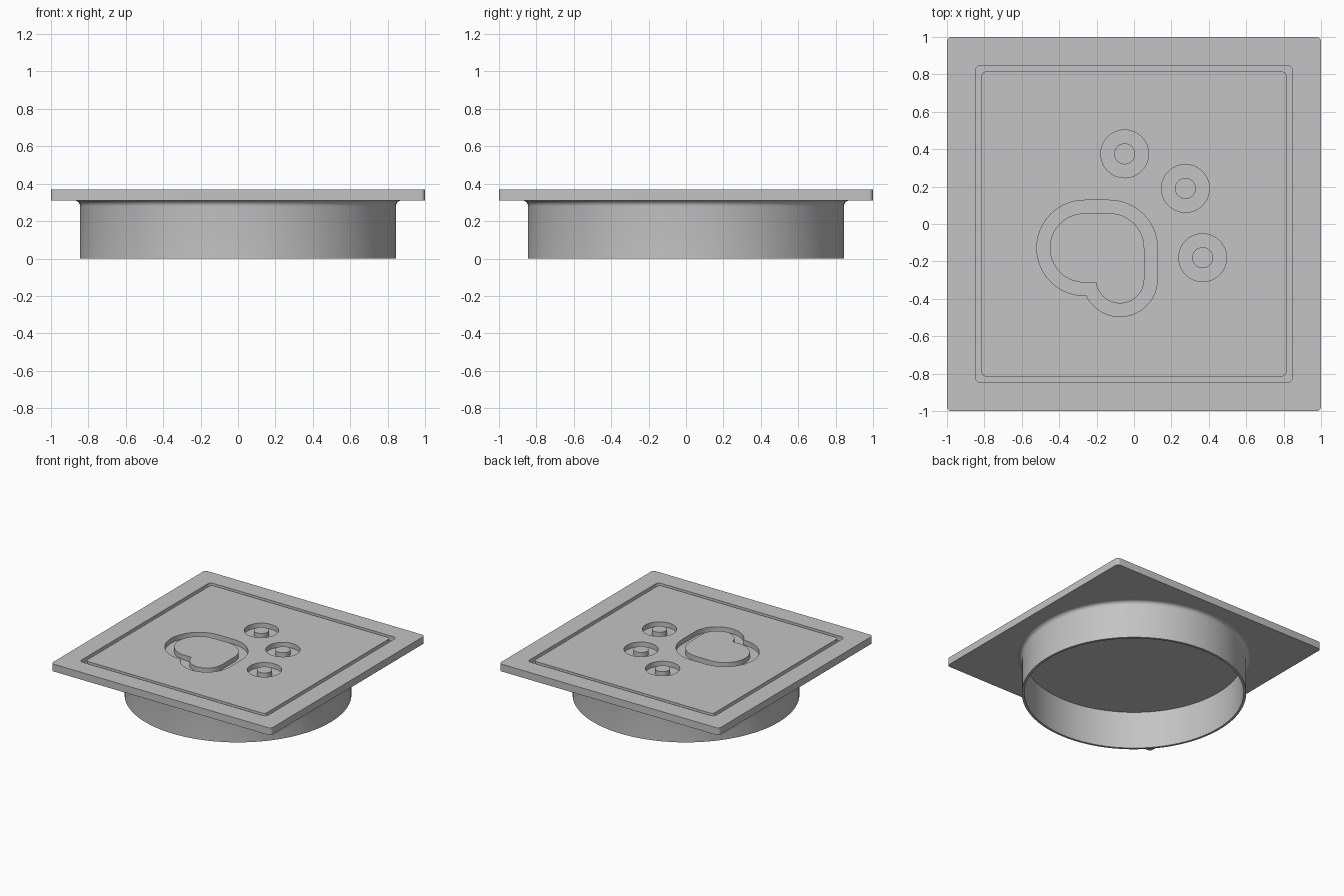
import bpy, bmesh
from math import sin, cos, pi, asin, radians

cube = bpy.data.objects.get("Cube")
if cube:
    bpy.data.objects.remove(cube, do_unlink=True)

TOP, UNDER, FLOOR = 0.37, 0.31, 0.33

grey = bpy.data.materials.new("plain grey")
grey.use_nodes = True
colour = (0.55, 0.55, 0.55, 1)
grey.diffuse_color = colour
grey.node_tree.nodes["Principled BSDF"].inputs["Base Color"].default_value = colour


def arc(cx, cy, r, a0, a1, n=12):
    """Points on an arc, angles in radians."""
    return [(cx + r * cos(a0 + (a1 - a0) * i / n), cy + r * sin(a0 + (a1 - a0) * i / n))
            for i in range(n + 1)]


def circle(cx, cy, r, n=48):
    return arc(cx, cy, r, 0, 2 * pi, n)[:-1]


def rounded_square(half, r):
    c = half - r
    pts = []
    for k, (sx, sy) in enumerate([(1, 1), (-1, 1), (-1, -1), (1, -1)]):
        pts += arc(sx * c, sy * c, r, k * pi / 2, (k + 1) * pi / 2, 6)
    return pts


def pad_outline(inset):
    """Rounded palm shape with a lobe at its lower right."""
    r, lobe = 0.255 - inset, 0.2 - inset
    left_x, right_x, cy = -0.265, -0.13, -0.128
    lobe_x, lobe_y = -0.075, -0.295
    start = pi - asin((cy - r - lobe_y) / lobe)
    return (arc(right_x, cy, r, 0, pi / 2)
            + arc(left_x, cy, r, pi / 2, 3 * pi / 2, 28)
            + arc(lobe_x, lobe_y, lobe, start, 2 * pi, 24))


def extrude_outlines(bm, outlines, z0, z1):
    """Fill one outline, or the band between two, and extrude it upward."""
    edges = []
    for pts in outlines:
        verts = [bm.verts.new((x, y, z0)) for x, y in pts]
        edges += [bm.edges.new((verts[i - 1], verts[i])) for i in range(len(verts))]
    if len(outlines) == 1:
        faces = [bm.faces.new(verts)]
    else:
        fill = bmesh.ops.triangle_fill(bm, edges=edges, use_beauty=True)
        faces = [g for g in fill["geom"] if isinstance(g, bmesh.types.BMFace)]
    grown = bmesh.ops.extrude_face_region(bm, geom=faces, use_keep_orig=True)
    moved = [g for g in grown["geom"] if isinstance(g, bmesh.types.BMVert)]
    bmesh.ops.translate(bm, verts=moved, vec=(0, 0, z1 - z0))


def finish(bm, name):
    bmesh.ops.recalc_face_normals(bm, faces=bm.faces[:])
    mesh = bpy.data.meshes.new(name)
    bm.to_mesh(mesh)
    bm.free()
    mesh.materials.append(grey)
    obj = bpy.data.objects.new(name, mesh)
    bpy.context.collection.objects.link(obj)
    return obj


def activate(obj):
    bpy.ops.object.select_all(action='DESELECT')
    obj.select_set(True)
    bpy.context.view_layer.objects.active = obj


# Square cover plate
bm = bmesh.new()
extrude_outlines(bm, [rounded_square(1, 0.025)], UNDER, TOP)
plate = finish(bm, "cover_plate")

# Engraved grooves: border, palm and three toes
bm = bmesh.new()
grooves = [(rounded_square(0.848, 0.03), rounded_square(0.815, 0.025)),
           (pad_outline(0), pad_outline(0.07))]
for x, y in [(-0.05, 0.375), (0.275, 0.19), (0.367, -0.18)]:
    grooves.append((circle(x, y, 0.128), circle(x, y, 0.056)))
for pair in grooves:
    extrude_outlines(bm, pair, FLOOR, TOP + 0.05)
cutter = finish(bm, "groove_cutter")
cutter.hide_render = True

cut = plate.modifiers.new("grooves", 'BOOLEAN')
cut.operation = 'DIFFERENCE'
cut.solver = 'EXACT'
cut.object = cutter
activate(plate)
bpy.ops.object.modifier_apply(modifier=cut.name)
bpy.data.objects.remove(cutter, do_unlink=True)
bpy.ops.object.shade_smooth_by_angle(angle=radians(30))

# Round collar beneath, flaring into the plate
bm = bmesh.new()
profile = [(0.826, UNDER), (0.826, 0), (0.845, 0)] + arc(0.875, 0.28, 0.03, pi, pi / 2, 6)
verts = [bm.verts.new((r, 0, z)) for r, z in profile]
edges = [bm.edges.new(p) for p in zip(verts, verts[1:])]
bmesh.ops.spin(bm, geom=verts + edges, axis=(0, 0, 1), cent=(0, 0, 0),
               angle=2 * pi, steps=96, use_merge=True)
bmesh.ops.remove_doubles(bm, verts=bm.verts[:], dist=0.0001)
collar = finish(bm, "collar")
# An open shell needs its outer wall facing away from the axis
collar.data.update()
outer = max(collar.data.polygons, key=lambda p: p.area * (p.center.xy.length > 0.835))
if outer.normal.xy.dot(outer.center.xy) < 0:
    collar.data.flip_normals()
activate(collar)
bpy.ops.object.shade_smooth_by_angle(angle=radians(30))
